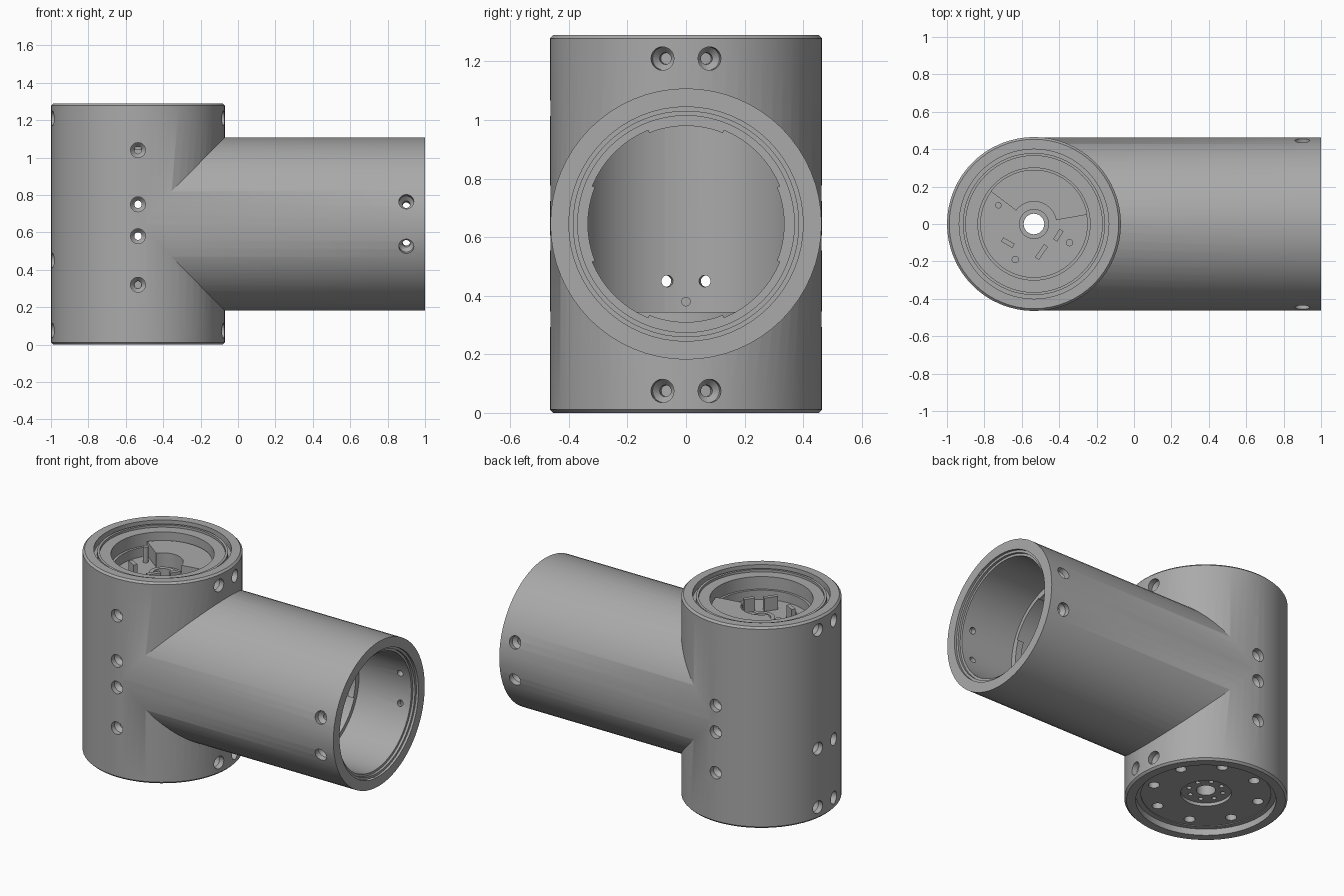
import bpy, bmesh
from math import pi, cos, sin, radians
from mathutils import Matrix, Vector

if "Cube" in bpy.data.objects:
    bpy.data.objects.remove(bpy.data.objects["Cube"])

grey = bpy.data.materials.new("machined grey")
grey.use_nodes = True
colour = (0.40, 0.40, 0.40, 1)
grey.diffuse_color = colour
grey.node_tree.nodes["Principled BSDF"].inputs["Base Color"].default_value = colour

RADIUS, HEIGHT, MID = 0.465, 1.29, 0.645
AXIS_X = -RADIUS * 1.15          # centre line of the upright barrel
UPRIGHT = Matrix.Translation((AXIS_X, 0, 0))
SIDEWAYS = Matrix.Translation((0, 0, MID)) @ Matrix.Rotation(pi / 2, 4, 'Y')


def lathe(bm, profile, matrix=Matrix(), steps=64):
    """Turn a (radius, height) outline about z into a closed solid."""
    part = bmesh.new()
    verts = [part.verts.new((r, 0, z)) for r, z in profile]
    edges = [part.edges.new((a, b)) for a, b in zip(verts, verts[1:] + verts[:1])
             if a.co.x > 0 or b.co.x > 0]
    bmesh.ops.spin(part, geom=verts + edges, cent=(0, 0, 0), axis=(0, 0, 1),
                   angle=2 * pi, steps=steps, use_merge=True)
    bmesh.ops.remove_doubles(part, verts=part.verts, dist=1e-5)
    bmesh.ops.recalc_face_normals(part, faces=part.faces)
    part.transform(matrix)
    temp = bpy.data.meshes.new("temp")
    part.to_mesh(temp)
    part.free()
    bm.from_mesh(temp)
    bpy.data.meshes.remove(temp)


def rod(bm, r, z0, z1, matrix=Matrix(), steps=64):
    lathe(bm, [(0, z0), (r, z0), (r, z1), (0, z1)], matrix, steps)


def arc_block(bm, r0, r1, a0, a1, z0, z1, matrix=Matrix(), n=16):
    """Curved block between two radii and two angles in degrees."""
    angles = [radians(a0 + (a1 - a0) * i / n) for i in range(n + 1)]
    pts = [(r1 * cos(a), r1 * sin(a)) for a in angles]
    pts += [(r0 * cos(a), r0 * sin(a)) for a in reversed(angles)]
    base = bm.faces.new([bm.verts.new(matrix @ Vector((x, y, z0))) for x, y in pts])
    out = bmesh.ops.extrude_face_region(bm, geom=[base], use_keep_orig=True)
    tops = [v for v in out["geom"] if isinstance(v, bmesh.types.BMVert)]
    lift = matrix.to_3x3() @ Vector((0, 0, z1 - z0))
    bmesh.ops.translate(bm, verts=tops, vec=lift)
    bmesh.ops.recalc_face_normals(bm, faces=bm.faces)


def make(name, bm):
    mesh = bpy.data.meshes.new(name)
    bm.to_mesh(mesh)
    bm.free()
    mesh.materials.append(grey)
    obj = bpy.data.objects.new(name, mesh)
    bpy.context.collection.objects.link(obj)
    return obj


def activate(obj):
    bpy.ops.object.select_all(action='DESELECT')
    obj.select_set(True)
    bpy.context.view_layer.objects.active = obj


def boolean(obj, bm, operation='DIFFERENCE'):
    tool = make("cutter", bm)
    tool.hide_render = True
    activate(obj)
    mod = obj.modifiers.new("cut", 'BOOLEAN')
    mod.operation, mod.solver, mod.object = operation, 'EXACT', tool
    bpy.ops.object.modifier_apply(modifier=mod.name)
    bpy.data.objects.remove(tool)


def smooth(obj):
    activate(obj)
    bpy.ops.object.shade_smooth_by_angle(angle=radians(30))


# Housing: upright barrel joined to a side tube
bm = bmesh.new()
edge = RADIUS - 0.012
lathe(bm, [(0, 0), (edge, 0), (RADIUS, 0.012), (RADIUS, HEIGHT - 0.012),
           (edge, HEIGHT), (0, HEIGHT)], UPRIGHT)
housing = make("housing", bm)
bm = bmesh.new()
rod(bm, RADIUS - 0.002, AXIS_X, 1, SIDEWAYS)
boolean(housing, bm, 'UNION')

# Stepped cavity in the barrel
bm = bmesh.new()
lathe(bm, [(0, -0.1), (0.40, -0.1), (0.40, 0.04), (0.37, 0.04), (0.37, 1.25),
           (0.40, 1.25), (0.40, 1.4), (0, 1.4)], UPRIGHT)
boolean(housing, bm)

# Stepped bore in the side tube
bm = bmesh.new()
lathe(bm, [(0, AXIS_X), (0.345, AXIS_X), (0.345, 0.60), (0.37, 0.60), (0.37, 0.97),
           (0.385, 0.97), (0.385, 0.985), (0.40, 0.985), (0.40, 1.1), (0, 1.1)], SIDEWAYS)
boolean(housing, bm)

# Countersunk screw holes
SCREW = [(0, 0.33), (0.02, 0.33), (0.02, 0.405), (0.04, 0.43), (0.04, 0.52), (0, 0.52)]
POINT_X = Matrix.Rotation(pi / 2, 4, 'Y')
bm = bmesh.new()


def barrel_screw(angle, z):
    turn = Matrix.Rotation(radians(angle), 4, 'Z')
    lathe(bm, SCREW, Matrix.Translation((AXIS_X, 0, z)) @ turn @ POINT_X, 20)


for side in (-90, 90):
    for z in (0.32, 0.58, 0.75, 1.04):
        barrel_screw(side, z)
    for tilt in (-15, 15):
        turn = Matrix.Rotation(radians(side + tilt), 4, 'Z')
        lathe(bm, SCREW, Matrix.Translation((0.9, 0, 0)) @ SIDEWAYS
              @ Matrix.Rotation(pi / 2, 4, 'Z') @ Matrix.Rotation(pi / 2, 4, 'Z')
              @ turn @ POINT_X, 20)
for tilt in (-10, 10):
    for z in (0.075, 1.21):
        barrel_screw(tilt, z)
    for z in (0.075, 0.45, 1.21):
        barrel_screw(180 + tilt, z)
# small blind hole in the rear inner wall
rod(bm, 0.015, 0.34, 0.42, Matrix.Translation((AXIS_X, 0, 0.38))
    @ Matrix.Rotation(pi, 4, 'Z') @ POINT_X, 16)
boolean(housing, bm)
smooth(housing)

# Four locating tabs inside the bore
bm = bmesh.new()
for a in range(0, 360, 90):
    arc_block(bm, 0.335, 0.36, a - 22, a + 22, 0.56, 0.60, SIDEWAYS)
smooth(make("bore_tabs", bm))

# Ringed cover around the top opening
bm = bmesh.new()
lathe(bm, [(0.38, 1.10), (0.38, 1.275), (0.365, 1.275), (0.365, 1.26), (0.30, 1.26),
           (0.30, 1.18), (0.285, 1.18), (0.285, 1.10)], UPRIGHT)
smooth(make("top_cover", bm))

# Top plate with hub and pin holes
bm = bmesh.new()
lathe(bm, [(0.055, 1.04), (0.375, 1.04), (0.375, 1.12), (0.08, 1.12), (0.08, 1.14),
           (0.055, 1.14)], UPRIGHT)
top_plate = make("top_plate", bm)
bm = bmesh.new()
for x, y in ((0.19, -0.10), (-0.10, -0.19)):
    rod(bm, 0.017, 1.09, 1.2, UPRIGHT @ Matrix.Translation((x, y, 0)), 16)
boolean(top_plate, bm)
smooth(top_plate)

# Raised segment on the top plate
bm = bmesh.new()
arc_block(bm, 0.12, 0.29, 10, 143, 1.10, 1.21, UPRIGHT, 32)
smooth(make("raised_segment", bm))

# Upright connectors on the top plate and one pin
bm = bmesh.new()
for x, y, turn, length in ((-0.14, -0.10, -30, 0.07), (0.04, -0.15, 55, 0.085),
                           (0.13, -0.06, 58, 0.065)):
    place = (UPRIGHT @ Matrix.Translation((x, y, 1.155))
             @ Matrix.Rotation(radians(turn), 4, 'Z'))
    bmesh.ops.create_cube(bm, size=1, matrix=place @ Matrix.Diagonal((length, 0.025, 0.1, 1)))
rod(bm, 0.017, 1.1, 1.22, UPRIGHT @ Matrix.Translation((-0.19, 0.10, 0)), 16)
smooth(make("connectors", bm))

# Base flange with bolt circles
bm = bmesh.new()
lathe(bm, [(0.055, 0.345), (0.375, 0.345), (0.375, 0.045), (0.145, 0.045),
           (0.145, 0.065), (0.055, 0.065)], UPRIGHT)
flange = make("base_flange", bm)
bm = bmesh.new()
for i in range(8):
    for r, size in ((0.31, 0.032), (0.10, 0.014)):
        a = radians(22.5 + 45 * i)
        rod(bm, size, -0.05, 0.12, UPRIGHT @ Matrix.Translation((r * cos(a), r * sin(a), 0)), 16)
boolean(flange, bm)
smooth(flange)
